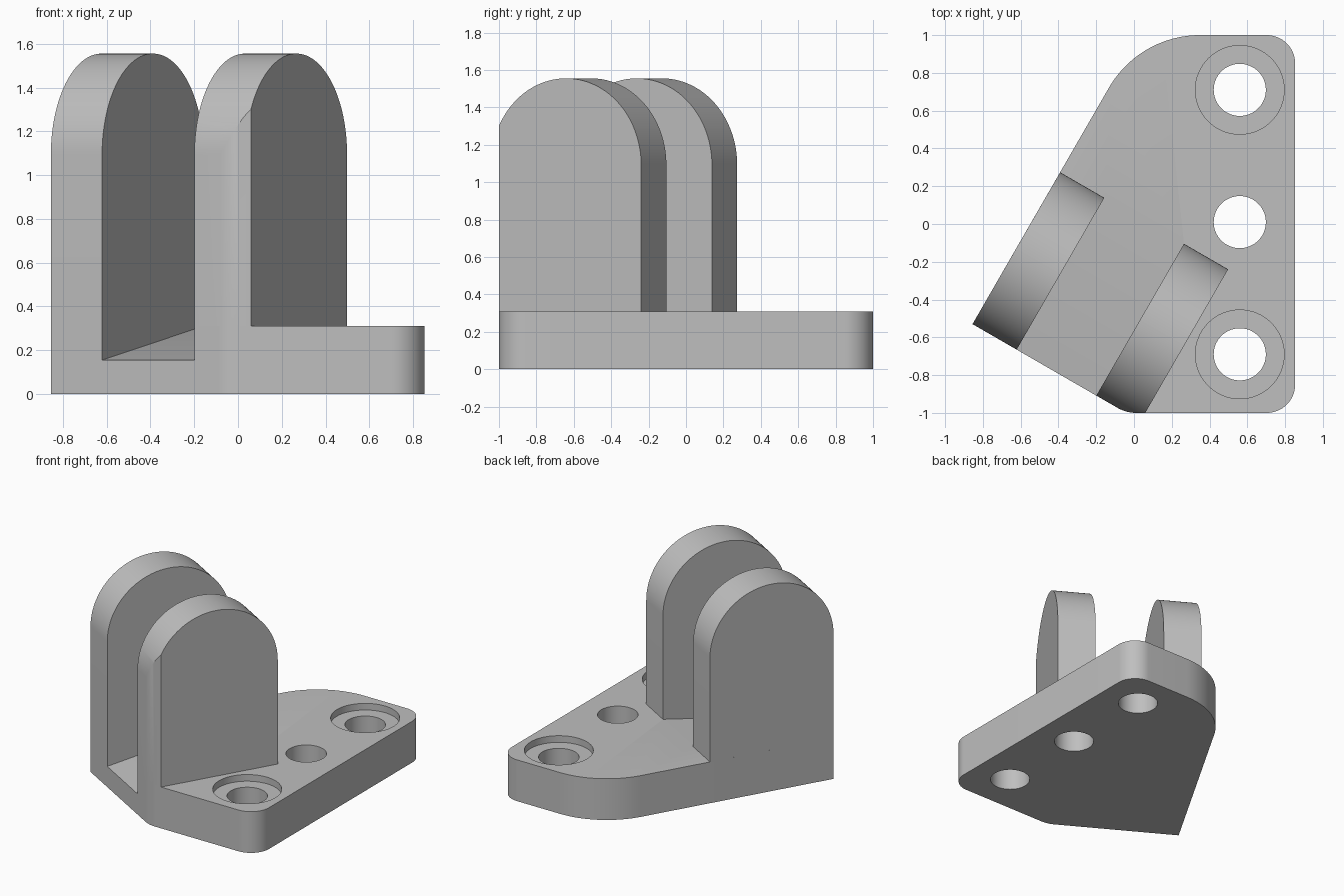
import bpy, bmesh, math
from mathutils import Matrix, Vector

cube = bpy.data.objects.get("Cube")
if cube:
    bpy.data.objects.remove(cube, do_unlink=True)

grey = bpy.data.materials.new("machined grey")
grey.use_nodes = True
grey.diffuse_color = (0.52, 0.52, 0.52, 1)
grey.node_tree.nodes["Principled BSDF"].inputs["Base Color"].default_value = grey.diffuse_color

PLATE_H = 0.31
LUG_LEN, LUG_W, LUG_TOP = 0.928, 0.27, 1.555
SLOT_END = 0.757          # where the second lug starts across the clevis
NOSE = Vector((-0.041, -1.0))
NOSE_R = 0.2

# Clevis frame: x runs along the lugs, y is up, z runs across both lugs
clevis = Matrix.Translation((-0.855, -0.53, 0)) @ Matrix.Rotation(math.radians(60), 4, 'Z') \
    @ Matrix.Rotation(math.radians(90), 4, 'X')


def rounded(corners, steps=20):
    """Counter-clockwise outline from (x, y, radius) corners."""
    pts = []
    for i, (x, y, r) in enumerate(corners):
        p = Vector((x, y))
        if r == 0:
            pts.append(p)
            continue
        a = (Vector(corners[i - 1][:2]) - p).normalized()
        b = (Vector(corners[(i + 1) % len(corners)][:2]) - p).normalized()
        half = a.angle(b) / 2
        centre = p + (a + b).normalized() * (r / math.sin(half))
        start = p + a * (r / math.tan(half)) - centre
        base = math.atan2(start.y, start.x)
        for k in range(steps + 1):
            ang = base + (math.pi - 2 * half) * k / steps
            pts.append(centre + Vector((math.cos(ang), math.sin(ang))) * r)
    return pts


def circle(x, y, r, n=64):
    return [Vector((x + r * math.cos(math.tau * k / n), y + r * math.sin(math.tau * k / n)))
            for k in range(n)]


def prism(name, pts, low, high, frame=Matrix(), trim=()):
    """Extrude an outline from low to high in a frame, then trim it by planes."""
    bm = bmesh.new()
    face = bm.faces.new([bm.verts.new((p.x, p.y, low)) for p in pts])
    ext = bmesh.ops.extrude_face_region(bm, geom=[face])["geom"]
    top = [v for v in ext if isinstance(v, bmesh.types.BMVert)]
    bmesh.ops.translate(bm, verts=top, vec=(0, 0, high - low))
    bm.transform(frame)
    for co, no in trim:
        cut = bmesh.ops.bisect_plane(bm, geom=bm.verts[:] + bm.edges[:] + bm.faces[:],
                                     plane_co=co, plane_no=no, clear_outer=True)["geom_cut"]
        edges = [e for e in cut if isinstance(e, bmesh.types.BMEdge) and e.is_boundary]
        if edges:
            bmesh.ops.holes_fill(bm, edges=edges, sides=0)
    bmesh.ops.recalc_face_normals(bm, faces=bm.faces[:])
    mesh = bpy.data.meshes.new(name)
    bm.to_mesh(mesh)
    bm.free()
    mesh.materials.append(grey)
    obj = bpy.data.objects.new(name, mesh)
    bpy.context.collection.objects.link(obj)
    return obj


def carve(obj, cutters):
    """Subtract the cutters, bake the result and shade it."""
    for c in cutters:
        c.hide_render = True
        mod = obj.modifiers.new("cut", 'BOOLEAN')
        mod.operation, mod.solver, mod.object = 'DIFFERENCE', 'EXACT', c
    bpy.context.view_layer.update()
    baked = bpy.data.meshes.new_from_object(
        obj.evaluated_get(bpy.context.evaluated_depsgraph_get()))
    obj.modifiers.clear()
    obj.data = baked
    for c in cutters:
        bpy.data.objects.remove(c, do_unlink=True)
    bpy.ops.object.select_all(action='DESELECT')
    obj.select_set(True)
    bpy.context.view_layer.objects.active = obj
    bpy.ops.object.shade_smooth_by_angle(angle=math.radians(30))


# Base plate with bolt holes, counterbores and the sloping slot floor
outline = rounded([(0.853, -1, 0.15), (0.853, 1, 0.15), (0.028, 1, 0.557),
                   (-0.855, -0.53, 0), (NOSE.x, NOSE.y, NOSE_R)])
plate = prism("base_plate", outline, 0, PLATE_H)
cutters = [prism("bolt_hole", circle(0.56, y, 0.138), -0.1, 0.5) for y in (-0.69, 0.01, 0.71)]
cutters += [prism("counterbore", circle(0.56, y, 0.235), PLATE_H - 0.05, 0.5)
            for y in (-0.69, 0.71)]
slope = (PLATE_H - 0.155) / LUG_LEN
ramp = [Vector((u, 0.155 + slope * u)) for u in (-0.1, 1.1)]
ramp += [Vector((1.1, 0.6)), Vector((-0.1, 0.6))]
cutters.append(prism("slot", ramp, LUG_W, SLOT_END, clevis))
carve(plate, cutters)

# Planes that follow the rounded nose of the plate, trimming the lug standing on it
centre = NOSE + Vector((math.tan(math.radians(15)), 1)) * NOSE_R
nose_planes = []
for deg in range(245, 271, 5):
    n = Vector((math.cos(math.radians(deg)), math.sin(math.radians(deg)), 0))
    nose_planes.append((centre.to_3d() + n * NOSE_R, n))

# Two round-topped lugs with a pin bore
lug = rounded([(0, PLATE_H, 0), (LUG_LEN, PLATE_H, 0),
               (LUG_LEN, LUG_TOP, 0.463), (0, LUG_TOP, 0.463)], 32)
for name, start, trim in (("right_lug", 0, ()), ("left_lug", SLOT_END, nose_planes)):
    body = prism(name, lug, start, start + LUG_W, clevis, trim)
    bore = prism("pin_bore", circle(LUG_LEN / 2, 1.09, 0.24),
                 start - 0.1, start + LUG_W + 0.1, clevis)
    carve(body, [bore])
